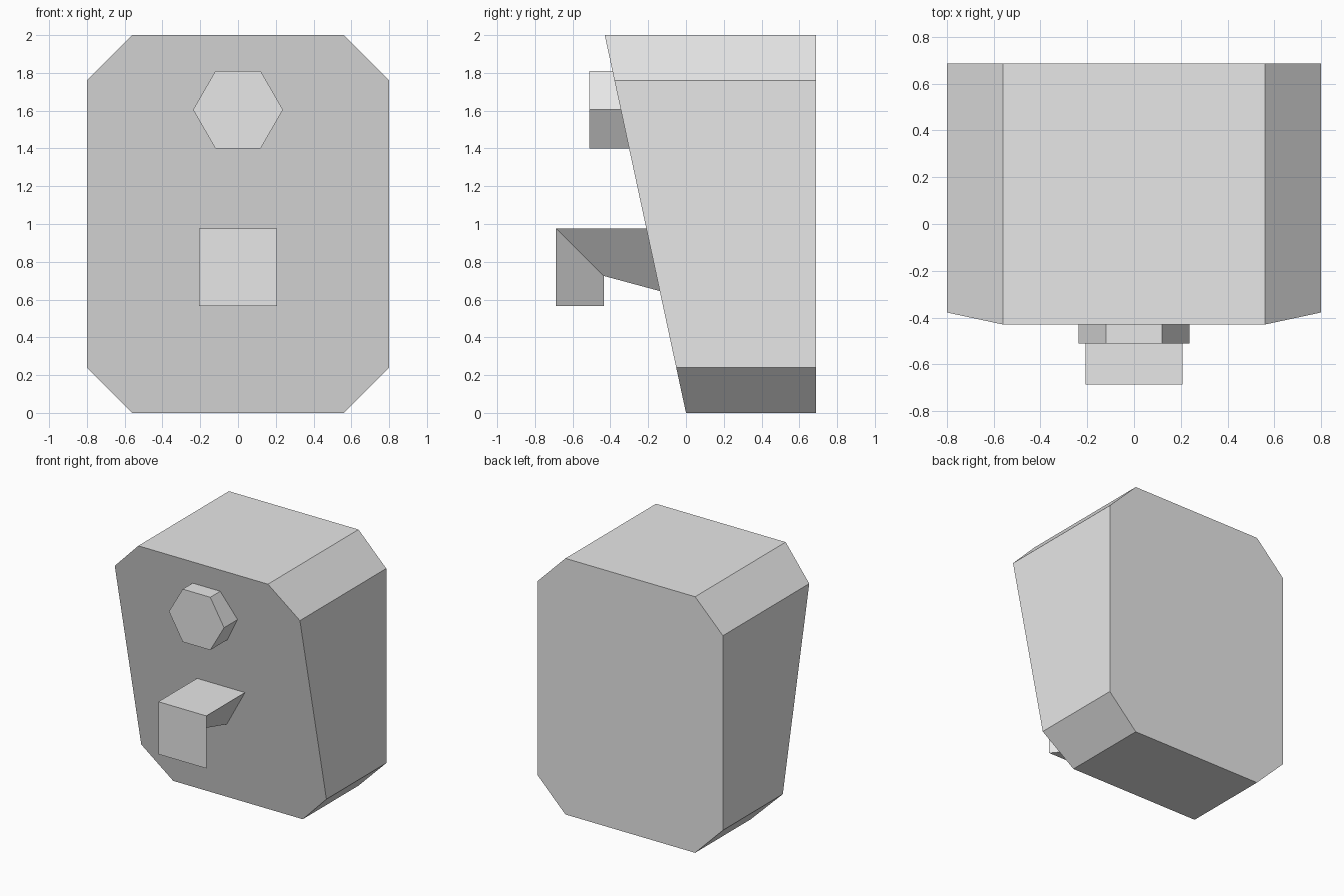
import bpy
import bmesh
import math

if "Cube" in bpy.data.objects:
    bpy.data.objects.remove(bpy.data.objects["Cube"], do_unlink=True)

grey = bpy.data.materials.new("light grey")
grey.use_nodes = True
grey.diffuse_color = (0.8, 0.8, 0.8, 1)
grey.node_tree.nodes["Principled BSDF"].inputs["Base Color"].default_value = (0.8, 0.8, 0.8, 1)


def slant(z):
    """Depth of the leaning front panel at height z."""
    return -0.215 * z


def loft(name, rings):
    """Join matching rings of points into a closed solid."""
    bm = bmesh.new()
    loops = [[bm.verts.new(p) for p in ring] for ring in rings]
    bm.faces.new(loops[0])
    bm.faces.new(loops[-1])
    count = len(loops[0])
    for a, b in zip(loops, loops[1:]):
        for i in range(count):
            j = (i + 1) % count
            bm.faces.new((a[i], a[j], b[j], b[i]))
    bmesh.ops.recalc_face_normals(bm, faces=bm.faces)
    mesh = bpy.data.meshes.new(name)
    bm.to_mesh(mesh)
    bm.free()
    mesh.materials.append(grey)
    obj = bpy.data.objects.new(name, mesh)
    bpy.context.collection.objects.link(obj)
    return obj


# Body: chamfered slab with a front panel that leans forward at the top
half = [(0.56, 0), (0.8, 0.24), (0.8, 1.76), (0.56, 2)]
outline = half + [(-x, z) for x, z in reversed(half)]
loft("body", [[(x, slant(z), z) for x, z in outline],
              [(x, 0.687, z) for x, z in outline]])

# Knob: hexagonal button set into the panel
hexagon = [(0.238 * math.cos(math.radians(60 * i)),
            1.605 + 0.238 * math.sin(math.radians(60 * i))) for i in range(6)]
loft("knob", [[(x, y, z) for x, z in hexagon] for y in (-0.512, -0.28)])

# Spout: triangular section, mitred from a level arm into a downward lip
w, top, ridge = 0.207, 0.975, 0.645
front, inner, low = -0.687, -0.435, 0.565
spout = loft("spout", [
    [(-w, slant(top), top), (w, slant(top), top), (0, slant(ridge), ridge)],
    [(-w, front, top), (w, front, top), (0, inner, 0.725)],
    [(-w, front, low), (w, front, low), (0, inner, low)],
])
bpy.context.view_layer.objects.active = spout
spout.select_set(True)
bpy.ops.object.shade_smooth_by_angle(angle=math.radians(30))
